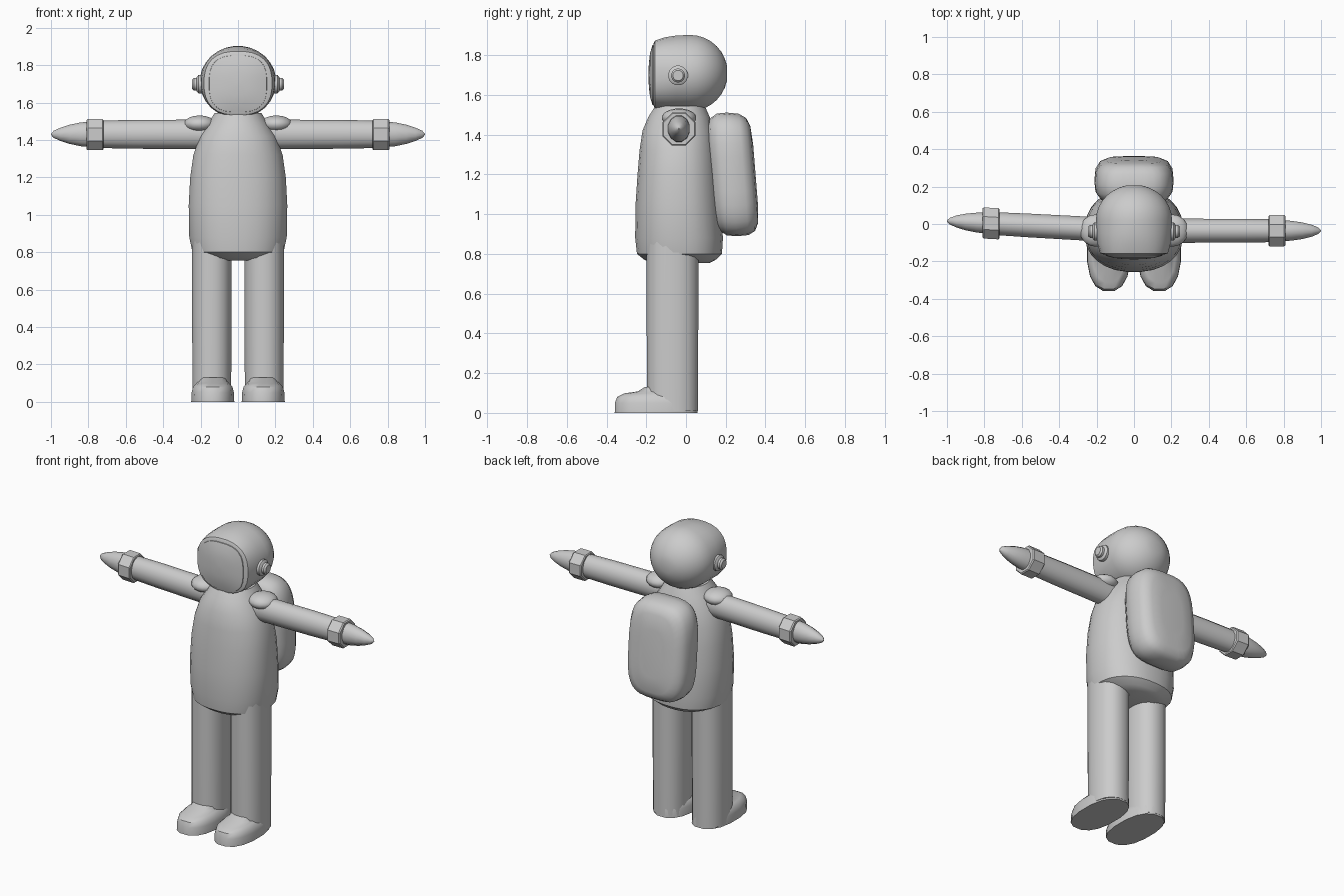
import bpy, bmesh, math
from mathutils import Vector

grey = bpy.data.materials.new("suit grey")
grey.diffuse_color = (0.6, 0.6, 0.6, 1)


def loft(name, axis, rings, sides, angle=40, shear=0.0, shear_z=0.0):
    """Skin superellipse rings (position, centre a, centre b, half a, half b, exponent)."""
    bm = bmesh.new()
    order = {"x": (0, 1, 2), "y": (1, 0, 2), "z": (2, 0, 1)}[axis]
    loops = []
    for pos, ca, cb, ra, rb, e in rings:
        loop = []
        for i in range(sides):
            t = 2 * math.pi * (i + 0.5) / sides
            c, s = math.cos(t), math.sin(t)
            p = Vector((0, 0, 0))
            p[order[0]] = pos
            p[order[1]] = ca + ra * math.copysign(abs(c) ** (2 / e), c)
            p[order[2]] = cb + rb * math.copysign(abs(s) ** (2 / e), s)
            p.y += shear * (shear_z - p.z)
            loop.append(bm.verts.new(p))
        loops.append(loop)
    for a, b in zip(loops, loops[1:]):
        for i in range(sides):
            j = (i + 1) % sides
            bm.faces.new((a[i], a[j], b[j], b[i]))
    bm.faces.new(loops[0])
    bm.faces.new(loops[-1])
    bmesh.ops.recalc_face_normals(bm, faces=bm.faces)
    me = bpy.data.meshes.new(name)
    bm.to_mesh(me)
    bm.free()
    me.materials.append(grey)
    ob = bpy.data.objects.new(name, me)
    bpy.context.collection.objects.link(ob)
    bpy.ops.object.select_all(action="DESELECT")
    ob.select_set(True)
    bpy.context.view_layer.objects.active = ob
    bpy.ops.object.shade_smooth_by_angle(angle=math.radians(angle))
    return ob


# Torso, rounded at the hem and narrowing to the neck
loft("torso", "z", [
    (0.755, 0, -0.02, 0.12, 0.14, 2.3), (0.77, 0, -0.03, 0.19, 0.18, 2.3),
    (0.80, 0, -0.033, 0.245, 0.215, 2.3), (0.88, 0, -0.035, 0.262, 0.222, 2.3),
    (1.05, 0, -0.04, 0.265, 0.215, 2.3), (1.20, 0, -0.04, 0.257, 0.205, 2.3),
    (1.32, 0, -0.04, 0.24, 0.195, 2.2), (1.42, 0, -0.04, 0.205, 0.18, 2.2),
    (1.49, 0, -0.035, 0.16, 0.155, 2.1), (1.545, 0, -0.03, 0.125, 0.125, 2)], 28)

# Helmet: round at the back, squarer opening at the front
helmet = []
for k in range(1, 9):
    a = math.radians(k * 11.25)
    helmet.append((0.02 + 0.19 * math.cos(a), 0, 1.71,
                   0.205 * math.sin(a), 0.193 * math.sin(a), 2))
helmet += [(-0.05, 0, 1.71, 0.202, 0.19, 2.1), (-0.11, 0, 1.707, 0.195, 0.183, 2.3),
           (-0.157, 0, 1.703, 0.182, 0.171, 2.5), (-0.164, 0, 1.702, 0.160, 0.156, 2.7)]
loft("helmet", "y", helmet, 28)

# Bulging visor
loft("visor", "y", [
    (-0.155, 0, 1.70, 0.156, 0.153, 2.9), (-0.169, 0, 1.70, 0.154, 0.151, 2.9),
    (-0.181, 0, 1.70, 0.11, 0.11, 2.6), (-0.187, 0, 1.70, 0.06, 0.06, 2.3),
    (-0.189, 0, 1.70, 0.01, 0.01, 2)], 28)

# Backpack, leaning away from the body at the bottom
loft("backpack", "y", [
    (0.125, 0, 1.20, 0.13, 0.23, 3.5), (0.14, 0, 1.20, 0.18, 0.28, 3.5),
    (0.18, 0, 1.20, 0.207, 0.307, 3.6), (0.23, 0, 1.20, 0.212, 0.312, 3.6),
    (0.29, 0, 1.20, 0.206, 0.306, 3.6), (0.325, 0, 1.20, 0.185, 0.285, 3.5),
    (0.343, 0, 1.20, 0.145, 0.245, 3.3), (0.35, 0, 1.20, 0.08, 0.15, 3)],
    32, 50, 0.08, 1.20)

for side, m in (("left", 1), ("right", -1)):
    # Leg and boot
    loft(side + "_leg", "z", [
        (0.01, m * 0.14, -0.068, 0.105, 0.13, 2.3), (0.45, m * 0.14, -0.068, 0.107, 0.132, 2.3),
        (0.86, m * 0.14, -0.068, 0.107, 0.132, 2.3)], 16)
    x = m * 0.135
    loft(side + "_boot", "z", [
        (0, x, -0.15, 0.117, 0.212, 2.4), (0.05, x, -0.15, 0.115, 0.211, 2.4),
        (0.08, x, -0.148, 0.107, 0.202, 2.4), (0.098, x, -0.14, 0.09, 0.175, 2.3),
        (0.108, x, -0.115, 0.08, 0.13, 2.2), (0.13, x, -0.09, 0.08, 0.12, 2.2)], 16)

    # Arm, cuff and tapered hand; the right arm swings slightly backward
    def arm_y(d):
        return -0.036 if m > 0 else -0.025 + 0.055 * (d - 0.25)

    def limb(name, spec, sides, angle=40):
        loft(side + name, "x", [(m * d, arm_y(d), z, ry, rz, 2) for d, z, ry, rz in spec],
             sides, angle)

    limb("_arm", [(0.12, 1.43, 0.066, 0.08), (0.30, 1.43, 0.066, 0.078),
                  (0.55, 1.43, 0.065, 0.077), (0.80, 1.43, 0.062, 0.072)], 14)
    limb("_cuff", [(0.72, 1.428, 0.084, 0.084), (0.725, 1.428, 0.09, 0.09),
                   (0.803, 1.428, 0.09, 0.09), (0.81, 1.428, 0.084, 0.084)], 8, 30)
    limb("_hand", [(0.78, 1.43, 0.058, 0.07), (0.84, 1.43, 0.055, 0.066),
                   (0.90, 1.43, 0.046, 0.053), (0.95, 1.43, 0.033, 0.036),
                   (0.985, 1.43, 0.018, 0.02), (1.0, 1.43, 0.003, 0.003)], 12)

    # Shoulder pad
    pad = []
    for k in range(9):
        a = math.radians(5 + k * 21.25)
        pad.append((m * (0.205 - 0.085 * math.cos(a)), -0.035, 1.485,
                    0.088 * math.sin(a), 0.047 * math.sin(a), 2))
    loft(side + "_shoulder_pad", "x", pad, 16)

    # Earpiece: disc with a smaller button
    for name, r, d0, d1 in (("_ear_disc", 0.05, 0.17, 0.222), ("_ear_button", 0.035, 0.20, 0.245)):
        loft(side + name, "x", [
            (m * d0, -0.04, 1.698, r, r, 2), (m * (d1 - 0.01), -0.04, 1.698, r, r, 2),
            (m * d1, -0.04, 1.698, r * 0.75, r * 0.75, 2)], 16)
